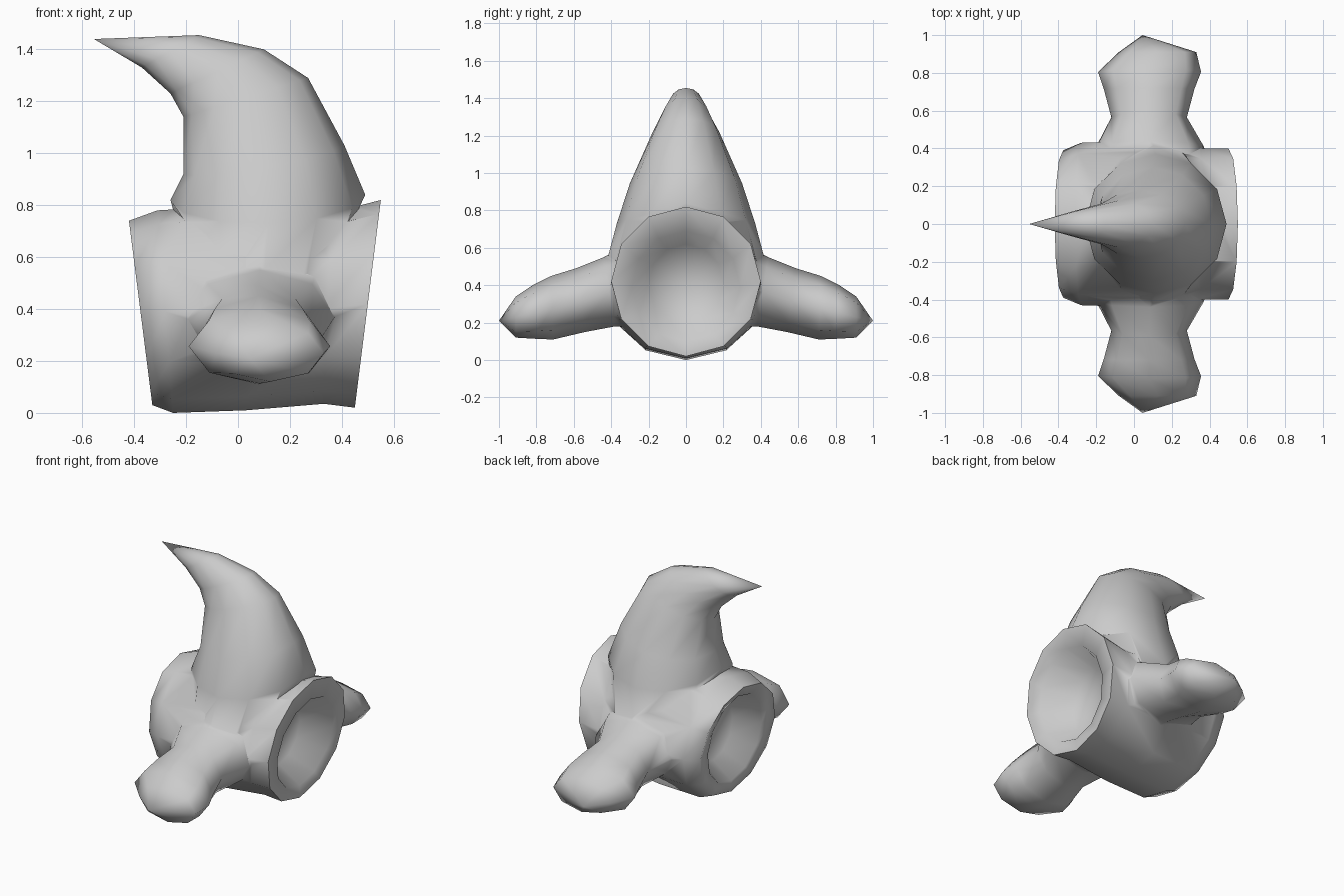
import bpy, bmesh, math
from mathutils import Vector

if "Cube" in bpy.data.objects:
    bpy.data.objects.remove(bpy.data.objects["Cube"])


def loft(name, rings, n=10, tip=None):
    """Skin oval rings given as (bottom, top, side half-width vector, sag)."""
    bm = bmesh.new()
    loops = []
    for low, high, side, sag in rings:
        low, high, side = Vector(low), Vector(high), Vector(side)
        mid, half = (low + high) / 2, (high - low) / 2
        loop = []
        for i in range(n):
            a = math.tau * i / n
            p = mid + half * math.cos(a) + side * math.sin(a)
            p.z -= sag * abs(math.sin(a))
            loop.append(bm.verts.new(p))
        loops.append(loop)
    for a, b in zip(loops, loops[1:]):
        for i in range(n):
            j = (i + 1) % n
            bm.faces.new((a[i], a[j], b[j], b[i]))

    def fan(loop, point):
        v = bm.verts.new(point)
        for i in range(n):
            bm.faces.new((loop[i], loop[(i + 1) % n], v))

    def centre(loop):
        return sum((v.co for v in loop), Vector()) / n

    fan(loops[0], centre(loops[0]))
    fan(loops[-1], tip if tip else centre(loops[-1]))
    bmesh.ops.recalc_face_normals(bm, faces=bm.faces)
    mesh = bpy.data.meshes.new(name)
    bm.to_mesh(mesh)
    bm.free()
    obj = bpy.data.objects.new(name, mesh)
    bpy.context.collection.objects.link(obj)
    return obj


# Barrel body with a dished socket in each end: bottom x, z, top x, z, half width
barrel = [
    (-0.20, 0.20, -0.20, 0.61, 0.20),
    (-0.33, 0.10, -0.38, 0.67, 0.28),
    (-0.33, 0.03, -0.42, 0.74, 0.39),
    (-0.25, 0.00, -0.31, 0.78, 0.43),
    (0.03, 0.01, 0.03, 0.80, 0.44),
    (0.33, 0.035, 0.36, 0.77, 0.40),
    (0.45, 0.02, 0.55, 0.82, 0.40),
    (0.45, 0.10, 0.53, 0.69, 0.29),
    (0.30, 0.20, 0.32, 0.62, 0.20),
]
body = loft("body", [((a, 0, b), (c, 0, d), (0, w, 0), 0)
                     for a, b, c, d, w in barrel], 12)

# Hooked horn: inner x, z, outer x, z, half width, side sag
horn_rings = [
    (-0.23, 0.71, 0.43, 0.72, 0.43, 0.21),
    (-0.26, 0.82, 0.49, 0.84, 0.37, 0.10),
    (-0.21, 0.92, 0.41, 1.03, 0.30, 0.03),
    (-0.21, 1.14, 0.27, 1.29, 0.18, 0),
    (-0.26, 1.23, 0.10, 1.40, 0.125, 0),
    (-0.37, 1.33, -0.15, 1.455, 0.08, 0),
]
horn = loft("horn", [((a, 0, b), (c, 0, d), (0, w, 0), s)
                     for a, b, c, d, w, s in horn_rings], 12, (-0.555, 0, 1.44))

# Two stubby side arms: bottom y, z, top y, z, left x, right x
arm_rings = [
    (0.30, 0.18, 0.30, 0.62, -0.24, 0.40),
    (0.38, 0.18, 0.44, 0.55, -0.20, 0.37),
    (0.54, 0.15, 0.59, 0.49, -0.12, 0.28),
    (0.71, 0.11, 0.72, 0.45, -0.16, 0.32),
    (0.79, 0.113, 0.82, 0.40, -0.19, 0.355),
    (0.91, 0.12, 0.91, 0.34, -0.08, 0.33),
]
parts = [horn]
for label, s in (("front_arm", -1), ("back_arm", 1)):
    rings = [(((l + r) / 2, s * a, b), ((l + r) / 2, s * c, d), ((r - l) / 2, 0, 0), 0)
             for a, b, c, d, l, r in arm_rings]
    parts.append(loft(label, rings, 8, (0.045, s * 1.0, 0.21)))

# Weld the parts into a single skin
for part in parts:
    mod = body.modifiers.new("weld_" + part.name, 'BOOLEAN')
    mod.operation = 'UNION'
    mod.solver = 'EXACT'
    mod.object = part
bpy.context.view_layer.objects.active = body
body.select_set(True)
for mod in list(body.modifiers):
    bpy.ops.object.modifier_apply(modifier=mod.name)
for part in parts:
    bpy.data.objects.remove(part, do_unlink=True)
bpy.ops.object.shade_smooth_by_angle(angle=math.radians(85))
